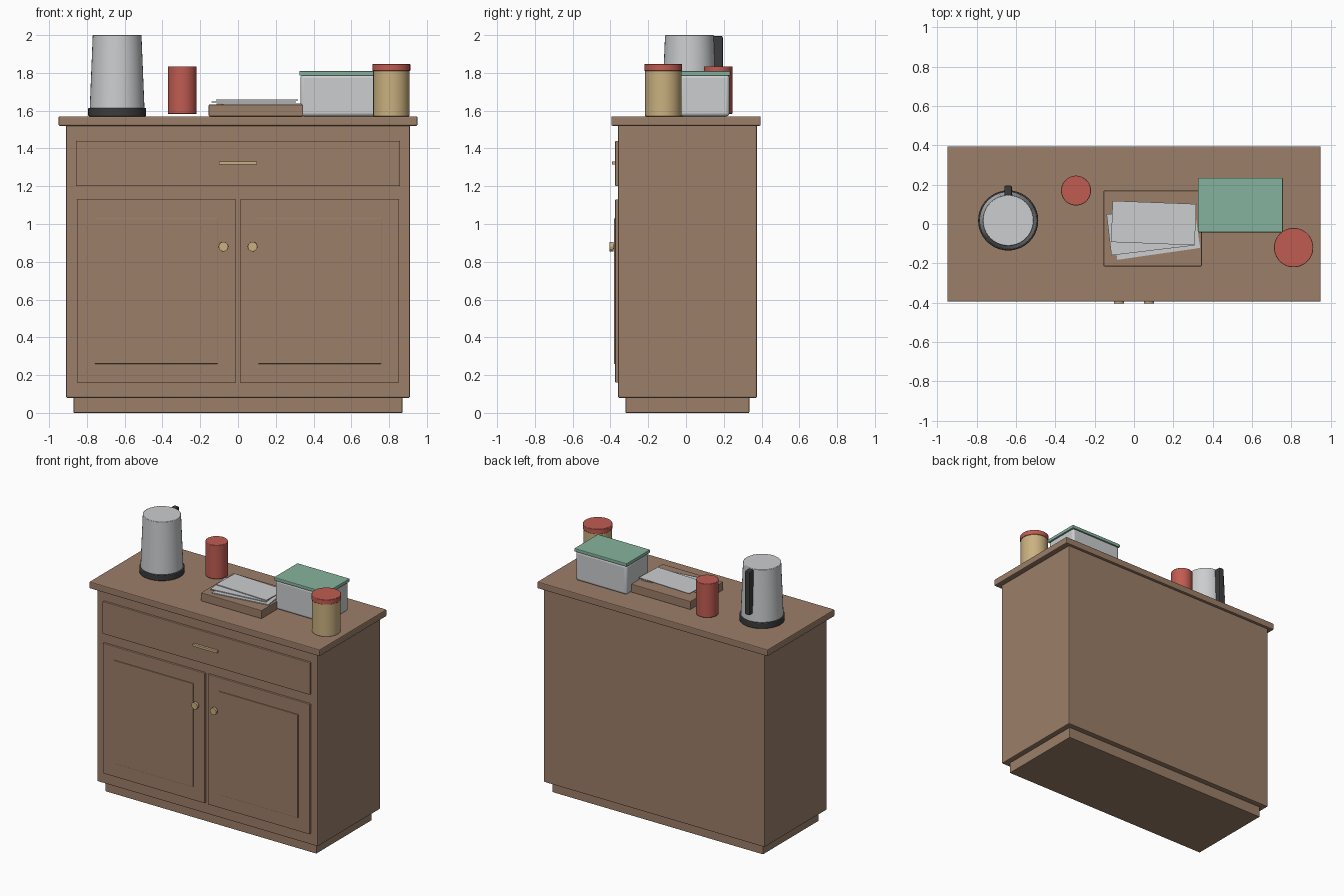
import bpy
import math

cube = bpy.data.objects.get("Cube")
if cube:
    bpy.data.objects.remove(cube, do_unlink=True)


def material(name, r, g, b):
    m = bpy.data.materials.new(name)
    m.use_nodes = True
    m.diffuse_color = (r, g, b, 1)
    m.node_tree.nodes["Principled BSDF"].inputs["Base Color"].default_value = (r, g, b, 1)
    return m


WOOD = material("brown wood", 0.33, 0.21, 0.14)
BRASS = material("pale brass", 0.59, 0.44, 0.215)
GREY = material("light grey", 0.60, 0.61, 0.62)
DARK = material("dark plastic", 0.045, 0.045, 0.048)
RED = material("soft red", 0.53, 0.107, 0.084)
GREEN = material("sage green", 0.24, 0.45, 0.34)


def finish(obj, name, mat, bevel, segments=2):
    obj.name = name
    obj.data.materials.append(mat)
    if bevel:
        mod = obj.modifiers.new("soft edges", "BEVEL")
        mod.width = bevel
        mod.segments = segments
        mod.limit_method = "ANGLE"
    return obj


def box(name, mat, x, y, z, bevel=0.004, turn=0, segments=2):
    """Box from its x, y and z ranges, turned about its own vertical axis."""
    bpy.ops.mesh.primitive_cube_add(
        size=1, location=[sum(r) / 2 for r in (x, y, z)])
    obj = bpy.context.object
    obj.scale = [r[1] - r[0] for r in (x, y, z)]
    bpy.ops.object.transform_apply(location=False, rotation=False, scale=True)
    obj.rotation_euler.z = math.radians(turn)
    return finish(obj, name, mat, bevel, segments)


def round_part(name, mat, x, y, z, r1, r2=None, bevel=0.003, sides=40):
    """Upright cylinder or tapered cylinder."""
    bpy.ops.mesh.primitive_cone_add(
        vertices=sides, radius1=r1, radius2=r2 or r1, depth=z[1] - z[0],
        location=(x, y, sum(z) / 2))
    bpy.ops.object.shade_smooth_by_angle(angle=math.radians(35))
    return finish(bpy.context.object, name, mat, bevel)


# Cabinet carcass
box("plinth", WOOD, (-0.87, 0.87), (-0.32, 0.335), (0, 0.085))
box("cabinet_body", WOOD, (-0.91, 0.91), (-0.36, 0.375), (0.08, 1.525), 0.006)
box("worktop", WOOD, (-0.95, 0.95), (-0.395, 0.395), (1.52, 1.57), 0.006)

# Drawer and its bar handle
box("drawer_front", WOOD, (-0.855, 0.855), (-0.375, -0.35), (1.2, 1.44))
box("drawer_handle", BRASS, (-0.1, 0.1), (-0.392, -0.37), (1.314, 1.332), 0.002)

# Doors with raised panels and knobs
for side, sign in (("left", 1), ("right", -1)):
    def span(a, b):
        return sorted((a * sign, b * sign))
    box(side + "_door", WOOD, span(0.013, 0.853), (-0.375, -0.35), (0.16, 1.13))
    box(side + "_door_panel", WOOD, span(0.105, 0.76), (-0.382, -0.37), (0.26, 1.03), 0.003)
    for part, radius, y in (("stem", 0.012, (-0.386, -0.37)),
                            ("knob", 0.026, (-0.405, -0.384))):
        bpy.ops.mesh.primitive_cylinder_add(
            vertices=12, radius=radius, depth=y[1] - y[0],
            location=(0.077 * sign, sum(y) / 2, 0.88),
            rotation=(math.pi / 2, 0, 0))
        finish(bpy.context.object, side + "_" + part, BRASS, 0.002)

# Kettle
round_part("kettle_base", DARK, -0.64, 0.018, (1.57, 1.615), 0.153, bevel=0.005)
round_part("kettle_body", GREY, -0.64, 0.018, (1.61, 2.0), 0.145, 0.129)
box("kettle_handle", DARK, (-0.66, -0.62), (0.14, 0.195), (1.67, 1.995), 0.008)

# Tall canister and lidded tin
round_part("tall_canister", RED, -0.295, 0.17, (1.583, 1.835), 0.076)
round_part("tin", BRASS, 0.812, -0.12, (1.57, 1.815), 0.096)
round_part("tin_lid", RED, 0.812, -0.12, (1.81, 1.847), 0.1)

# Tray with three fanned sheets
box("tray", WOOD, (-0.155, 0.345), (-0.215, 0.17), (1.57, 1.632))
sheets = ((0.111, -0.048, 8.2), (0.084, -0.03, 6.8), (0.1, 0.005, -2.2))
for i, (cx, cy, turn) in enumerate(sheets):
    z = 1.633 + i * 0.01
    box("sheet_%d" % (i + 1), GREY, (cx - 0.213, cx + 0.213),
        (cy - 0.105, cy + 0.105), (z, z + 0.006), 0, turn)

# Storage box with lid
box("storage_box", GREY, (0.33, 0.75), (-0.035, 0.23), (1.57, 1.79), 0.018, segments=4)
bpy.ops.object.shade_smooth_by_angle(angle=math.radians(35))
box("storage_box_lid", GREEN, (0.325, 0.757), (-0.042, 0.235), (1.785, 1.81), 0.005)
